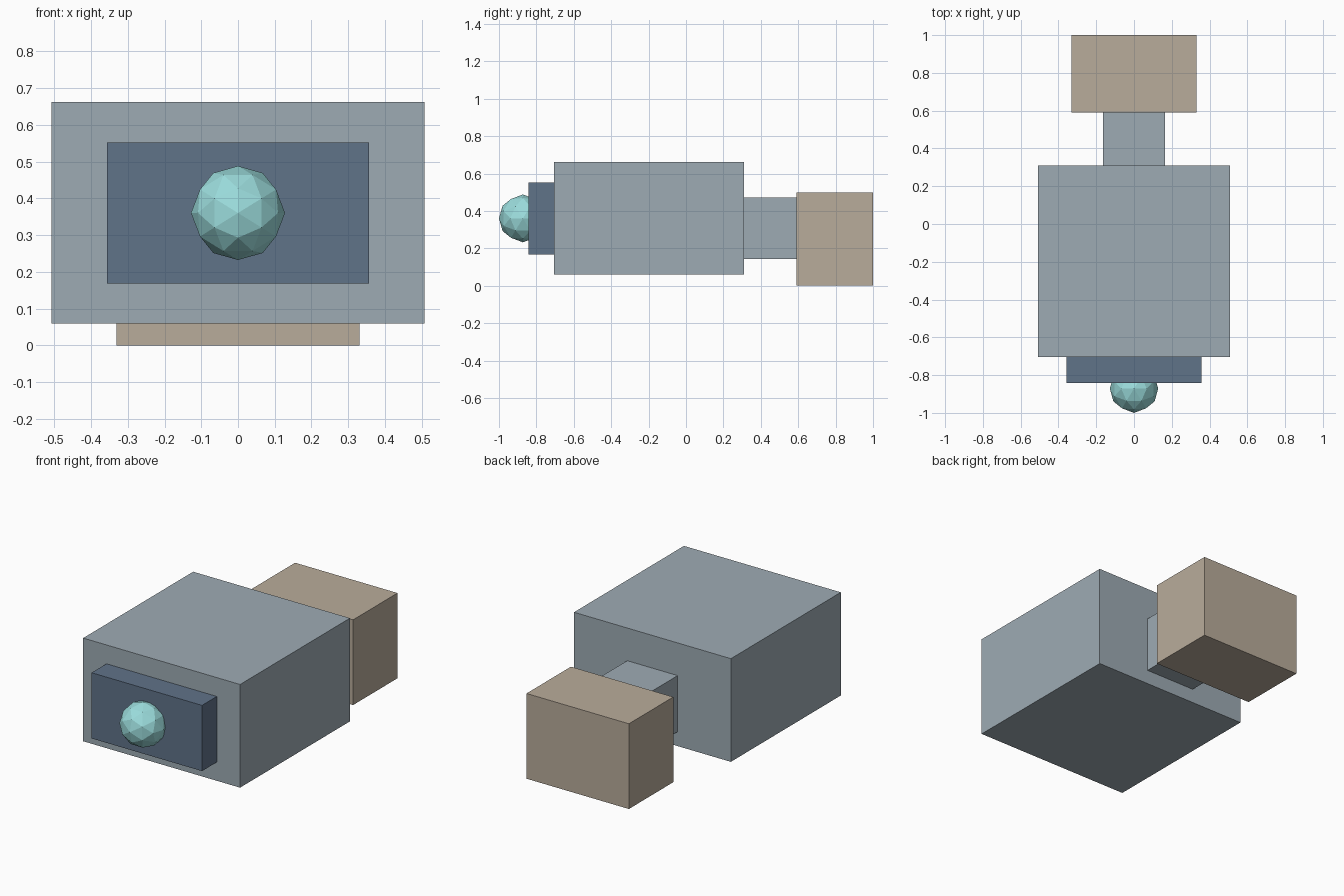
import bpy, bmesh, math
from mathutils import Matrix

if "Cube" in bpy.data.objects:
    bpy.data.objects.remove(bpy.data.objects["Cube"])


def material(name, rgb):
    """Flat colour given as sRGB 0-255, stored as linear."""
    lin = [((c / 255 + 0.055) / 1.055) ** 2.4 for c in rgb]
    m = bpy.data.materials.new(name)
    m.diffuse_color = (*lin, 1)
    m.use_nodes = True
    m.node_tree.nodes["Principled BSDF"].inputs["Base Color"].default_value = m.diffuse_color
    return m


grey = material("light_grey", (158, 171, 180))
slate = material("slate_blue", (96, 115, 137))
tan = material("warm_tan", (185, 172, 155))
aqua = material("pale_aqua", (155, 220, 220))


def add_object(name, bm, mat):
    mesh = bpy.data.meshes.new(name)
    bm.to_mesh(mesh)
    bm.free()
    mesh.materials.append(mat)
    ob = bpy.data.objects.new(name, mesh)
    bpy.context.collection.objects.link(ob)
    return ob


def box(name, half_width, y, z, mat):
    """Box centred on x = 0 between the given y and z limits."""
    bm = bmesh.new()
    place = Matrix.Translation((0, sum(y) / 2, sum(z) / 2))
    size = Matrix.Diagonal((2 * half_width, y[1] - y[0], z[1] - z[0], 1))
    bmesh.ops.create_cube(bm, size=1, matrix=place @ size)
    return add_object(name, bm, mat)


# Main housing, front plate, connecting neck and rear block
box("main_body", 0.507, (-0.705, 0.31), (0.059, 0.662), grey)
box("front_plate", 0.357, (-0.842, -0.705), (0.168, 0.552), slate)
box("neck", 0.163, (0.31, 0.59), (0.143, 0.471), grey)
box("rear_block", 0.331, (0.59, 1.0), (0.0, 0.498), tan)

# Faceted ball on the front plate, turned so its facets mirror left to right
bm = bmesh.new()
turn = Matrix.Rotation(math.radians(-31.717), 4, 'Y')
bmesh.ops.create_icosphere(bm, subdivisions=2, radius=0.128,
                           matrix=Matrix.Translation((0, -0.872, 0.36)) @ turn)
add_object("front_ball", bm, aqua)
